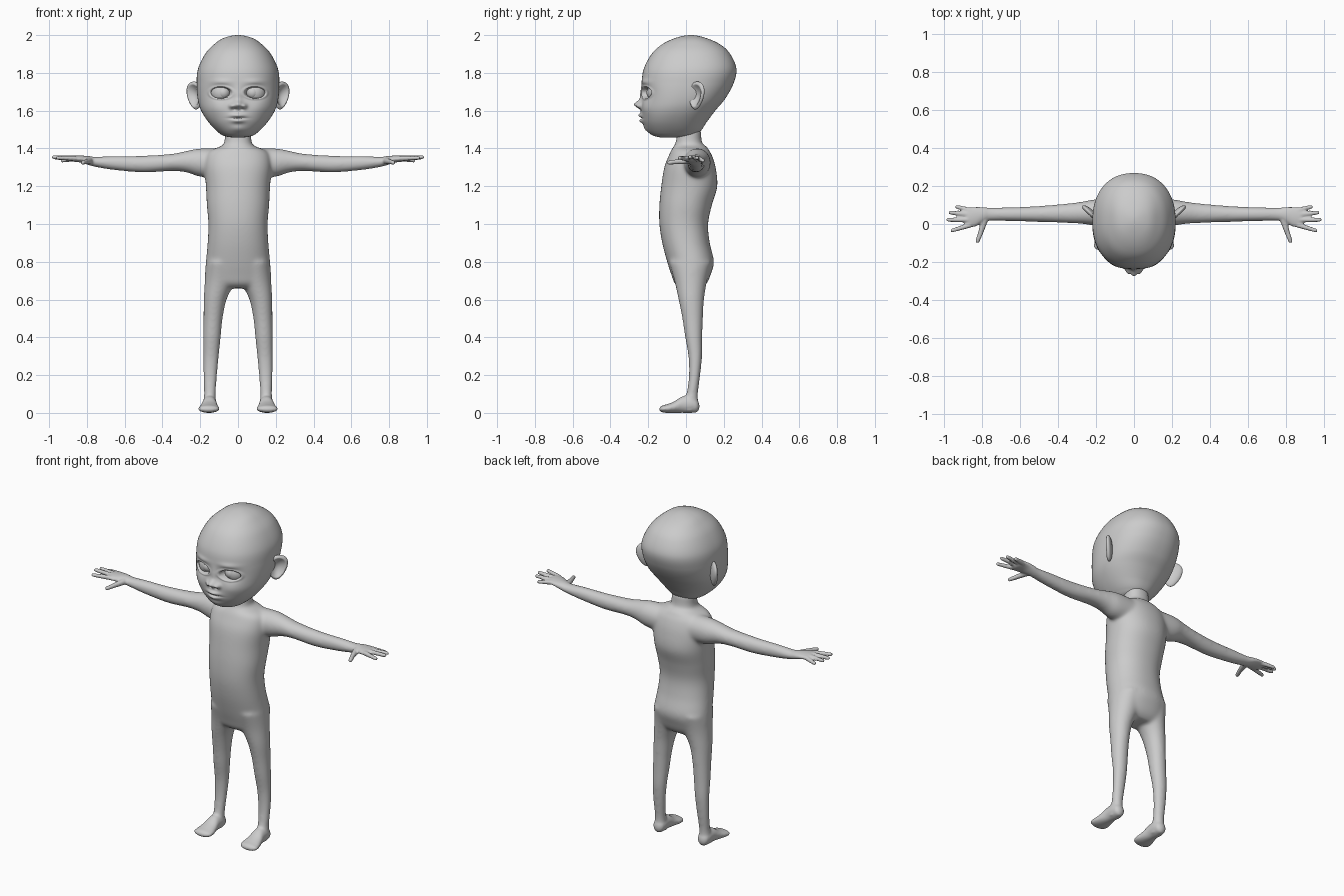
import bpy, bmesh, math
from mathutils import Matrix, Vector

if "Cube" in bpy.data.objects:
    bpy.data.objects.remove(bpy.data.objects["Cube"])


def loft(bm, axis, rows, n=32, steps=6, power=2.0):
    """Smooth skin through rows of (t, lo1, hi1, lo2, hi2) along an axis."""
    def phantom(end, near):
        if end[1] == end[2]:  # rounded pole
            return (near[0], near[2], near[1], near[4], near[3])
        return end
    pts = [phantom(rows[0], rows[1])] + list(rows) + [phantom(rows[-1], rows[-2])]
    curve = []
    for i in range(1, len(pts) - 2):
        for k in range(steps):
            t = k / steps
            curve.append([0.5 * (2 * b + (c - a) * t + (2 * a - 5 * b + 4 * c - d) * t * t
                                 + (3 * b - a - 3 * c + d) * t ** 3)
                          for a, b, c, d in zip(*pts[i - 1:i + 3])])
    curve.append(rows[-1])
    rings = []
    for t, l1, h1, l2, h2 in curve:
        ring = []
        for k in range(n):
            a = 2 * math.pi * k / n
            c, s = math.cos(a), math.sin(a)
            u = (l1 + h1) / 2 + (h1 - l1) / 2 * math.copysign(abs(c) ** (2 / power), c)
            v = (l2 + h2) / 2 + (h2 - l2) / 2 * math.copysign(abs(s) ** (2 / power), s)
            co = {'x': (t, u, v), 'y': (u, t, v), 'z': (u, v, t)}[axis]
            ring.append(bm.verts.new(co))
        rings.append(ring)
    for r0, r1 in zip(rings, rings[1:]):
        for k in range(n):
            j = (k + 1) % n
            bm.faces.new((r0[k], r0[j], r1[j], r1[k]))
    for row, ring in ((rows[0], rings[0]), (rows[-1], rings[-1])):
        if row[1] != row[2]:
            bm.faces.new(ring)


def capsule(bm, p, q, r1, r2):
    p, q = Vector(p), Vector(q)
    rot = (q - p).to_track_quat('Z', 'Y').to_matrix().to_4x4()
    bmesh.ops.create_cone(bm, cap_ends=True, segments=16, radius1=r1, radius2=r2,
                          depth=(q - p).length, matrix=Matrix.Translation((p + q) / 2) @ rot)
    for c, r in ((p, r1), (q, r2)):
        bmesh.ops.create_icosphere(bm, subdivisions=2, radius=r, matrix=Matrix.Translation(c))


def mirror_copy(bm):
    new = bmesh.ops.duplicate(bm, geom=bm.verts[:] + bm.edges[:] + bm.faces[:])["geom"]
    for v in new:
        if isinstance(v, bmesh.types.BMVert):
            v.co.x *= -1


def finish(bm, name):
    bmesh.ops.remove_doubles(bm, verts=bm.verts[:], dist=1e-5)
    bmesh.ops.recalc_face_normals(bm, faces=bm.faces[:])
    me = bpy.data.meshes.new(name)
    bm.to_mesh(me)
    bm.free()
    ob = bpy.data.objects.new(name, me)
    bpy.context.collection.objects.link(ob)
    me.polygons.foreach_set("use_smooth", [True] * len(me.polygons))
    return ob


def apply(ob, kind, **settings):
    bpy.context.view_layer.objects.active = ob
    m = ob.modifiers.new(kind.lower(), kind)
    for k, v in settings.items():
        setattr(m, k, v)
    bpy.ops.object.modifier_apply(modifier=m.name)


def sym(z, w, front, back):
    return (z, -w, w, front, back)


def leg_row(z, cx, w, front, back):
    return (z, cx - w, cx + w, front, back)


# Body: arm, hand, leg and foot on one side
body = bmesh.new()
loft(body, 'x', [
    (.08, -.02, .13, 1.24, 1.40), (.20, -.01, .13, 1.25, 1.40),
    (.27, .0, .118, 1.272, 1.388), (.35, .005, .108, 1.28, 1.372),
    (.50, .01, .095, 1.272, 1.362), (.65, .015, .088, 1.285, 1.36),
    (.75, .018, .085, 1.302, 1.355), (.79, .01, .088, 1.312, 1.36),
    (.83, -.012, .09, 1.325, 1.362), (.87, -.02, .085, 1.33, 1.362),
    (.885, -.01, .075, 1.336, 1.358)])
for base, tip in (((.86, .072, 1.345), (.93, .09, 1.336)), ((.87, .05, 1.348), (.965, .06, 1.35)),
                  ((.87, .022, 1.35), (.976, .022, 1.354)), ((.865, -.007, 1.348), (.955, -.034, 1.35))):
    capsule(body, base, tip, .0135, .0105)
capsule(body, (.785, .02, 1.334), (.805, -.045, 1.33), .018, .0135)
capsule(body, (.805, -.045, 1.33), (.822, -.09, 1.325), .0135, .0115)
loft(body, 'z', [leg_row(*r) for r in (
    (.80, .09, .08, -.09, .135), (.70, .096, .08, -.062, .112), (.60, .121, .061, -.04, .096),
    (.50, .132, .051, -.02, .09), (.40, .138, .047, -.005, .087), (.30, .143, .042, .012, .086),
    (.20, .147, .037, .015, .076), (.10, .149, .031, .002, .063), (.05, .15, .034, -.02, .064),
    (.01, .15, .03, -.02, .055))])
loft(body, 'y', [
    (.072, .15, .15, .035, .035), (.06, .122, .178, .005, .07), (.03, .113, .187, 0, .09),
    (-.02, .112, .19, 0, .088), (-.06, .105, .2, 0, .062), (-.1, .098, .21, 0, .046),
    (-.13, .108, .205, .004, .037), (-.143, .155, .155, .018, .018)])
mirror_copy(body)

# Torso and neck
loft(body, 'z', [sym(*r) for r in (
    (1.50, .07, -.045, .08), (1.43, .073, -.055, .085), (1.41, .095, -.066, .11),
    (1.393, .14, -.077, .12), (1.365, .168, -.09, .137), (1.30, .178, -.115, .157),
    (1.20, .17, -.131, .166), (1.10, .165, -.141, .137), (1.0, .157, -.141, .117),
    (.90, .161, -.126, .126), (.80, .17, -.1, .148), (.73, .174, -.077, .13),
    (.685, .16, -.06, .11), (.66, .12, -.03, .085))], n=48, power=2.2)
body = finish(body, "body")

# Fuse the limbs and soften the joins, sparing hands and feet
apply(body, 'REMESH', mode='VOXEL', voxel_size=.006, use_smooth_shade=True)
group = body.vertex_groups.new(name="soft")
for v in body.data.vertices:
    w = min(1, max(0, (.72 - abs(v.co.x)) / .12)) * min(1, max(.1, (v.co.z - .03) / .15))
    group.add([v.index], w, 'REPLACE')
apply(body, 'SMOOTH', factor=.5, iterations=40, vertex_group="soft")
apply(body, 'SMOOTH', factor=.5, iterations=3)
body.data.polygons.foreach_set("use_smooth", [True] * len(body.data.polygons))

# Head
head = bmesh.new()
loft(head, 'z', [sym(*r) for r in (
    (2.0, 0, .025, .025), (1.985, .075, -.055, .105), (1.95, .128, -.128, .182),
    (1.90, .174, -.182, .234), (1.82, .212, -.224, .267), (1.74, .219, -.235, .25),
    (1.66, .213, -.235, .205), (1.60, .195, -.234, .155), (1.54, .157, -.226, .11),
    (1.49, .11, -.2, .075), (1.465, .07, -.165, .03), (1.457, 0, -.1, -.1))],
    n=192, steps=17, power=2.25)

# Face relief: (x, z, spread x, spread z, push back)
EX, EZ = .09, 1.695
bumps = [(0, 1.632, .024, .021, -.037), (0, 1.68, .02, .04, -.01),
         (0, 1.575, .034, .011, -.014), (0, 1.545, .03, .011, -.013),
         (0, 1.56, .042, .005, .008), (0, 1.565, .06, .04, -.007), (0, 1.503, .04, .02, -.009)]
for s in (-1, 1):
    bumps += [(s * .033, 1.625, .014, .014, -.022), (s * .018, 1.608, .008, .007, .012),
              (s * .09, 1.752, .05, .015, -.007), (s * EX, EZ, .055, .035, .02),
              (s * .11, 1.61, .05, .04, -.007)]
for v in head.verts:
    if v.co.y > -.05:
        continue
    x, z = v.co.x, v.co.z
    dy = sum(a * math.exp(-((x - cx) / sx) ** 2 - ((z - cz) / sz) ** 2) for cx, cz, sx, sz, a in bumps)
    d = ((abs(x) - EX) / .055) ** 2 + ((z - EZ) / .03) ** 2
    dy += .045 * min(1, max(0, (1 - d) * 3)) - .006 * math.exp(-((d - 1.35) / .3) ** 2)
    v.co.y += dy
finish(head, "head")

# Eyeballs with a raised iris
for name, x, y, r in (("eyeballs", .088, -.145, .06), ("irises", .077, -.174, .035)):
    eye = bmesh.new()
    bmesh.ops.create_uvsphere(eye, u_segments=32, v_segments=20, radius=r,
                              matrix=Matrix.Translation((x, y, EZ)))
    mirror_copy(eye)
    finish(eye, name)

# Ears: flattened shells with a hollow bowl
ear = bmesh.new()
bmesh.ops.create_uvsphere(ear, u_segments=48, v_segments=36, radius=1)
for v in ear.verts:
    u, n, h = v.co
    depth = n * .02
    if n < 0:
        depth += .034 * max(0, 1 - (u * u + h * h) / .64)
    v.co = (u * .055 * (1 + .25 * h) + .008 * h, depth, h * .074)
ear.transform(Matrix.Translation((.228, .055, 1.68)) @ Matrix.Rotation(math.radians(44), 4, 'Z'))
mirror_copy(ear)
finish(ear, "ears")
